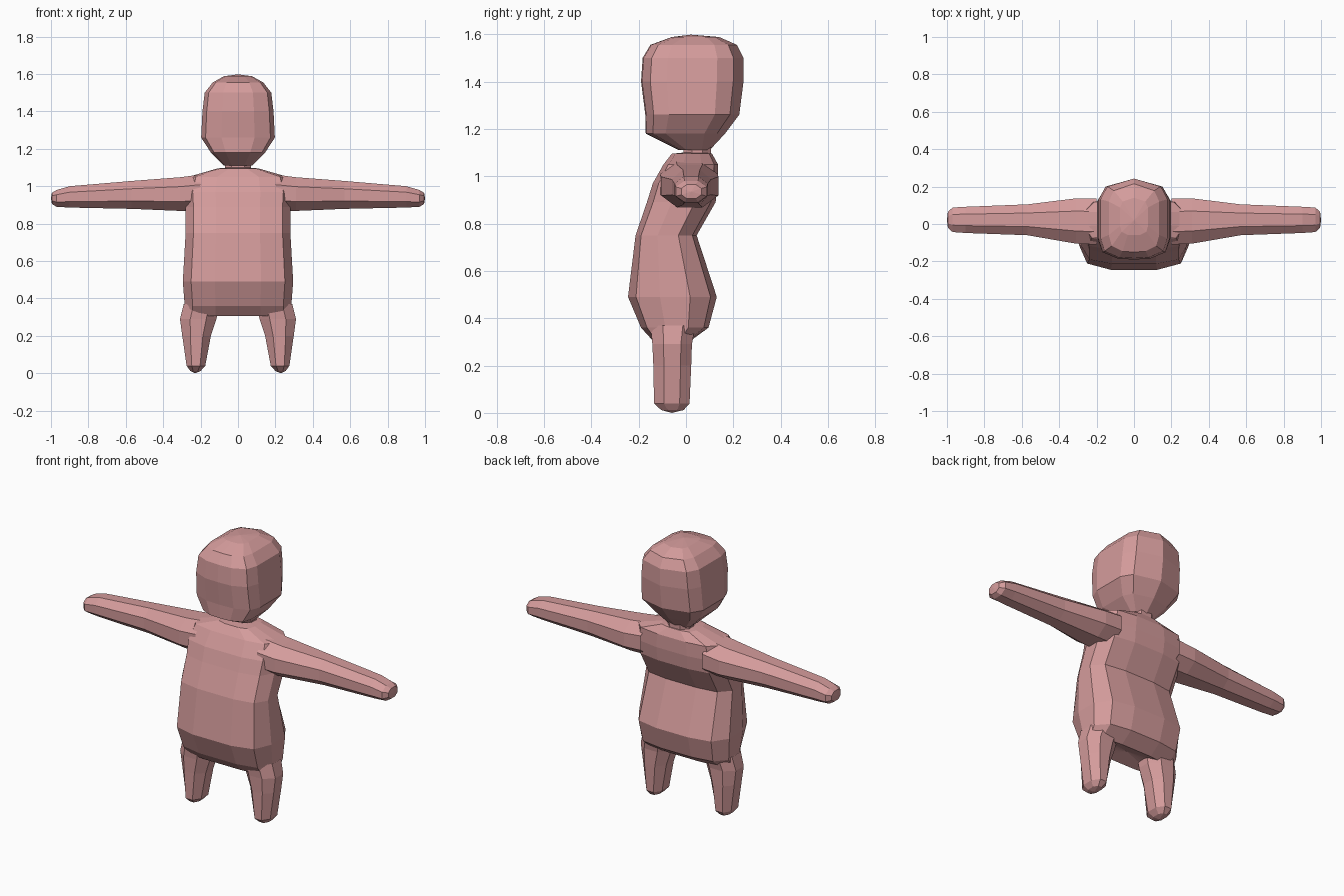
import bpy, bmesh
from mathutils import Vector

if "Cube" in bpy.data.objects:
    bpy.data.objects.remove(bpy.data.objects["Cube"])

skin = bpy.data.materials.new("pink skin")
skin.diffuse_color = (0.66, 0.33, 0.33, 1)
skin.use_nodes = True
skin.node_tree.nodes["Principled BSDF"].inputs["Base Color"].default_value = skin.diffuse_color


def loft(name, rings, start=None, end=None):
    """Skin a list of equal rings, closing an end with a point when given."""
    bm = bmesh.new()
    loops = [[bm.verts.new(p) for p in ring] for ring in rings]
    n = len(loops[0])
    for a, b in zip(loops, loops[1:]):
        for i in range(n):
            j = (i + 1) % n
            bm.faces.new((a[i], a[j], b[j], b[i]))
    for tip, loop in ((start, loops[0]), (end, loops[-1])):
        if tip is not None:
            v = bm.verts.new(tip)
            for i in range(n):
                bm.faces.new((loop[i], loop[(i + 1) % n], v))
    bmesh.ops.recalc_face_normals(bm, faces=bm.faces)
    me = bpy.data.meshes.new(name)
    bm.to_mesh(me)
    bm.free()
    me.materials.append(skin)
    ob = bpy.data.objects.new(name, me)
    bpy.context.collection.objects.link(ob)
    return ob


def section(half, z, w, front, back):
    """Mirror a half outline (x 0..1, y 0 front..1 back) into a level ring."""
    pts = [(x * w, front + y * (back - front), z) for x, y in half]
    return pts + [(-x, y, z) for x, y, z in reversed(pts) if x > 1e-6]


def octagon(a0, a1, b0, b1, cut=0.28):
    """Box from a0..a1 by b0..b1 with its corners cut off."""
    da, db = (a1 - a0) * cut, (b1 - b0) * cut
    return [(a0 + da, b0), (a1 - da, b0), (a1, b0 + db), (a1, b1 - db),
            (a1 - da, b1), (a0 + da, b1), (a0, b1 - db), (a0, b0 + db)]


# Torso: z, half width, front y, back y
trunk = [(0.305, 0.285, -0.14, 0.02), (0.36, 0.285, -0.19, 0.095), (0.49, 0.295, -0.245, 0.13),
         (0.75, 0.28, -0.213, 0.045), (0.89, 0.28, -0.165, 0.125),
         (0.97, 0.285, -0.14, 0.135), (1.05, 0.265, -0.095, 0.135),
         (1.095, 0.11, -0.06, 0.11)]
trunk_half = [(0.42, 0), (0.85, 0.09), (1, 0.36), (1, 0.7), (0.8, 0.93), (0.35, 1)]
loft("torso", [section(trunk_half, *r) for r in trunk],
     start=(0, -0.06, 0.335), end=(0, 0.04, 1.105))

# Neck
neck_half = [(0.5, 0), (1, 0.3), (1, 0.7), (0.5, 1)]
loft("neck", [section(neck_half, z, 0.07, -0.01, 0.105) for z in (1.085, 1.125)])

# Head: the chin juts forward and the skull bulges to the back
skull = [(1.11, 0.075, -0.03, 0.1), (1.18, 0.145, -0.17, 0.165), (1.26, 0.197, -0.172, 0.225),
         (1.40, 0.19, -0.19, 0.243), (1.50, 0.178, -0.183, 0.243),
         (1.555, 0.135, -0.15, 0.215), (1.588, 0.075, -0.06, 0.14)]
skull_half = [(0, 0), (0.45, 0.01), (0.88, 0.09), (1, 0.25), (1, 0.74), (0.8, 0.9), (0, 1)]
loft("head", [section(skull_half, *r) for r in skull],
     start=(0, 0.03, 1.11), end=(0, 0.02, 1.598))

# Arms: x, front y, back y, bottom z, top z
arm = [(0.20, -0.11, 0.135, 0.87, 1.062), (0.31, -0.105, 0.137, 0.868, 1.048),
       (0.57, -0.06, 0.105, 0.879, 1.028), (0.90, -0.048, 0.092, 0.886, 1.0),
       (0.97, -0.043, 0.088, 0.89, 0.98), (0.995, -0.02, 0.065, 0.905, 0.965)]
# Legs: z, inner x, outer x, front y, back y
leg = [(0.37, 0.10, 0.29, -0.15, 0.04), (0.29, 0.115, 0.31, -0.142, 0.025),
       (0.20, 0.145, 0.298, -0.138, 0.022), (0.04, 0.175, 0.275, -0.135, 0.015),
       (0.012, 0.20, 0.255, -0.105, -0.01)]
for side, s in (("left", 1), ("right", -1)):
    loft(side + "_arm", [[(s * x, y, z) for y, z in octagon(*r)] for x, *r in arm],
         end=(s * 1.0, 0.022, 0.935))
    loft(side + "_leg", [[(s * x, y, z) for x, y in octagon(*r)] for z, *r in leg],
         end=(s * 0.228, -0.06, 0.0))
